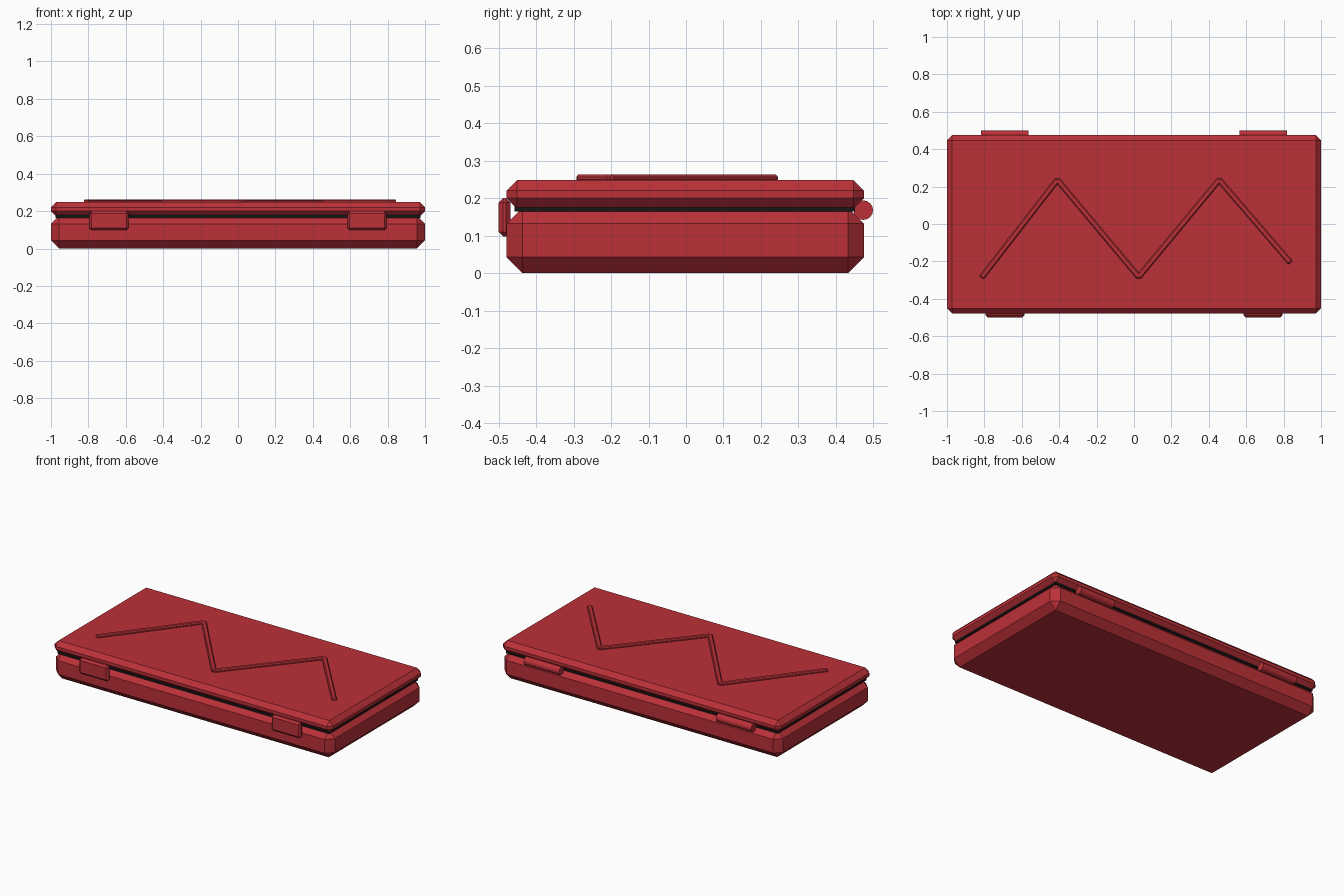
import bpy, math
from mathutils import Vector

if "Cube" in bpy.data.objects:
    bpy.data.objects.remove(bpy.data.objects["Cube"])


def material(name, color):
    m = bpy.data.materials.new(name)
    m.diffuse_color = (*color, 1)
    m.use_nodes = True
    m.node_tree.nodes["Principled BSDF"].inputs["Base Color"].default_value = m.diffuse_color
    return m


RED = material("red", (0.50, 0.030, 0.040))
BLACK = material("black", (0.008, 0.008, 0.008))


def box(name, center, size, bevel, mat, angle=0):
    """Box with single-segment chamfers on every edge."""
    bpy.ops.mesh.primitive_cube_add(size=1, location=center, rotation=(0, 0, angle))
    ob = bpy.context.object
    ob.name = name
    ob.scale = size
    bpy.ops.object.transform_apply(location=False, rotation=False, scale=True)
    if bevel:
        mod = ob.modifiers.new("chamfer", "BEVEL")
        mod.width = bevel
        mod.segments = 1
    ob.data.materials.append(mat)
    return ob


# Case halves with the dark seal between them
box("case_base", (0, -0.002, 0.0875), (2, 0.954, 0.175), 0.043, RED)
box("case_lid", (0, -0.002, 0.210), (2, 0.954, 0.076), 0.028, RED)
box("seal", (0, -0.003, 0.171), (1.95, 0.908, 0.014), 0, BLACK)

# Front latches and rear hinge barrels
for side, x in (("left", -0.69), ("right", 0.69)):
    box("latch_" + side, (x, -0.484, 0.149), (0.21, 0.032, 0.102), 0.012, RED)
    bpy.ops.mesh.primitive_cylinder_add(vertices=16, radius=0.026, depth=0.254,
                                        location=(x, 0.473, 0.168),
                                        rotation=(0, math.pi / 2, 0))
    hinge = bpy.context.object
    hinge.name = "hinge_" + side
    hinge.data.materials.append(RED)
    bpy.ops.object.shade_smooth_by_angle()

# Raised zigzag ridge on the lid
points = [Vector(p) for p in ((-0.813, -0.284), (-0.41, 0.236), (0.025, -0.283),
                              (0.455, 0.236), (0.834, -0.204))]
for i, (a, b) in enumerate(zip(points, points[1:])):
    d, mid = b - a, (a + b) / 2
    box(f"zigzag_ridge_{i + 1}", (mid.x, mid.y, 0.253), (d.length + 0.008, 0.03, 0.019),
        0.006, RED, math.atan2(d.y, d.x))
